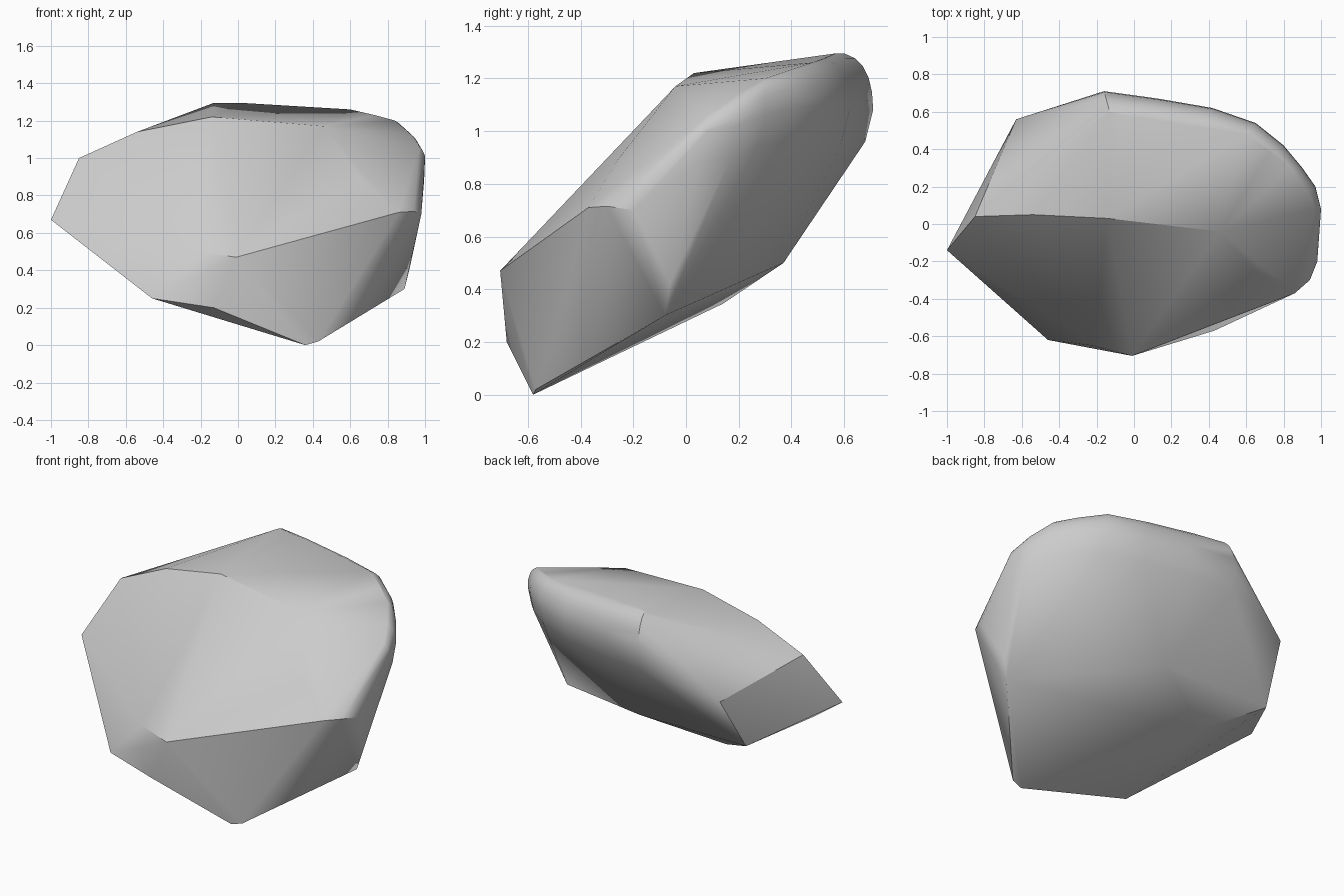
import bpy, bmesh
from mathutils import Vector

if "Cube" in bpy.data.objects:
    bpy.data.objects.remove(bpy.data.objects["Cube"])

# Main corners of the faceted boulder
corners = [
    # left tip and upper front ridge
    (-1, -.14, .67), (-.85, .04, 1.0), (-.54, .05, 1.14), (-.14, .03, 1.22), (.46, -.04, 1.17),
    # front nose and foot
    (-.01, -.705, .47), (-.22, -.65, .5), (-.13, -.68, .2), (-.46, -.62, .25),
    (.36, -.58, 0), (.43, -.57, .02), (.46, -.55, .13),
    # right flank
    (.65, -.26, .89), (.86, -.37, .71), (.94, -.3, .715), (.98, -.2, .7), (.92, -.06, .42), (.89, -.08, .3),
    # back and underside
    (-.63, .56, .84), (-.68, .37, .5), (.07, .37, .5), (-.38, .14, .345),
]

# Stations of the rounded back rim: top edge point, outermost point
rim = [
    ((-.13, .60, 1.295), (-.16, .71, 1.08)),
    ((.02, .57, 1.295), (.13, .67, 1.08)),
    ((.35, .525, 1.275), (.42, .62, 1.08)),
    ((.60, .48, 1.26), (.65, .54, 1.10)),
    ((.73, .39, 1.23), (.80, .42, 1.09)),
    ((.84, .30, 1.20), (.90, .30, 1.06)),
    ((.92, .18, 1.13), (.97, .20, 1.02)),
    ((.97, .08, 1.06), (1.0, .08, 1.00)),
]

bm = bmesh.new()
for c in corners:
    bm.verts.new(c)

# Sweep a rounded edge over each station, then tuck it in underneath
for top, out in rim:
    a, b = Vector(top), Vector(out)
    ctrl = Vector((b.x, b.y, a.z - .03))
    for i in range(6):
        t = i / 5
        bm.verts.new(a * (1 - t) ** 2 + ctrl * (2 * t * (1 - t)) + b * t * t)
    bm.verts.new((b.x - .005, b.y - .03, b.z - .12))

# Wrap everything in a convex skin and drop swallowed points
hull = bmesh.ops.convex_hull(bm, input=bm.verts[:])
loose = {g for g in hull["geom_interior"] + hull["geom_unused"] if isinstance(g, bmesh.types.BMVert)}
bmesh.ops.delete(bm, geom=list(loose), context='VERTS')
bmesh.ops.recalc_face_normals(bm, faces=bm.faces[:])

mesh = bpy.data.meshes.new("boulder")
bm.to_mesh(mesh)
bm.free()
boulder = bpy.data.objects.new("boulder", mesh)
bpy.context.collection.objects.link(boulder)
bpy.context.view_layer.objects.active = boulder
boulder.select_set(True)
bpy.ops.object.shade_smooth_by_angle(angle=.52)
